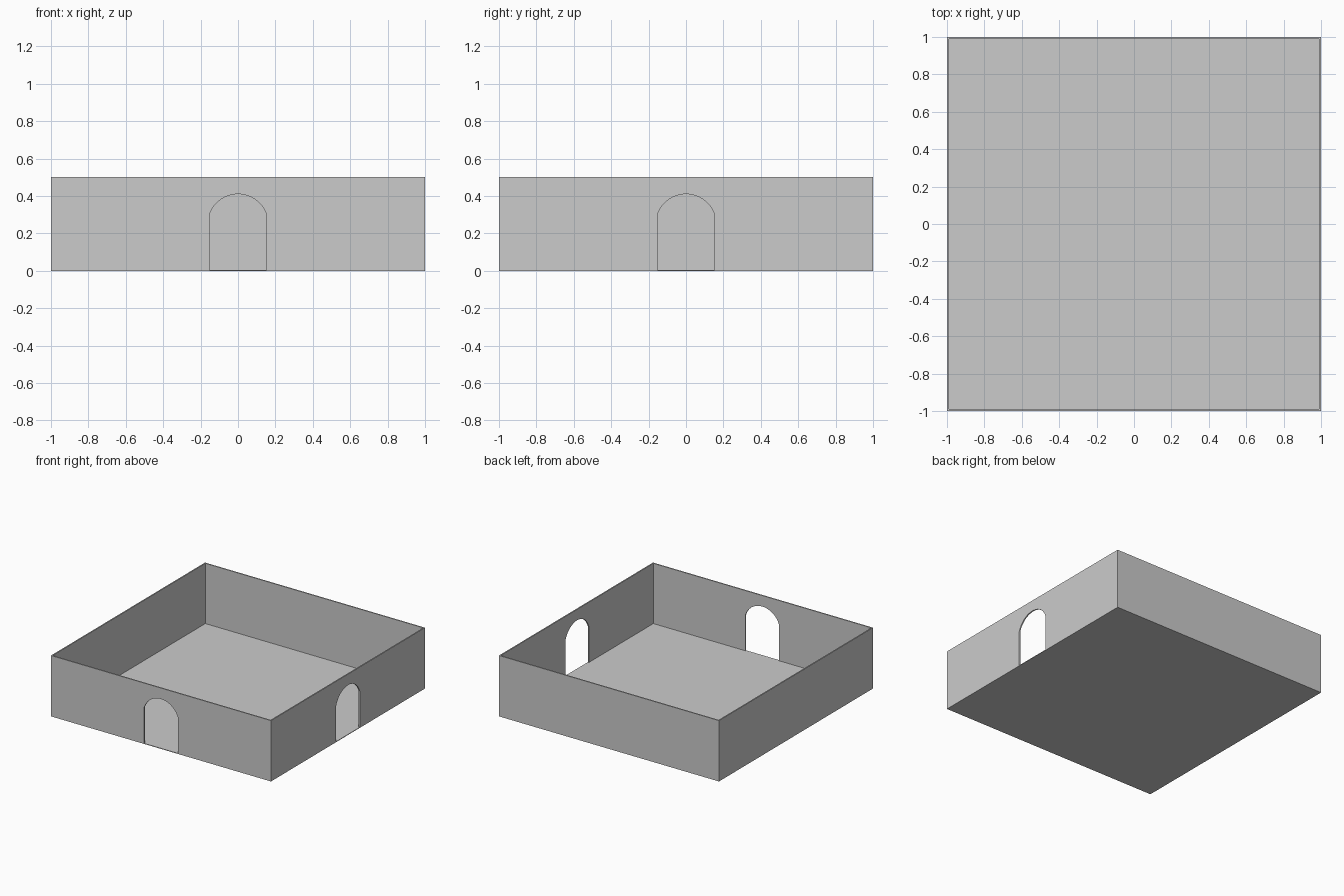
import bpy, bmesh
from math import asin, sin, cos
from mathutils import Matrix, Vector

if "Cube" in bpy.data.objects:
    bpy.data.objects.remove(bpy.data.objects["Cube"])

THICK, FLOOR, HEIGHT = 0.01, 0.005, 0.5
DOOR_HALF, SPRING, RISE = 0.153, 0.30, 0.11


def door_outline(steps=20):
    """Doorway edge from left foot, over the segmental arch, to right foot."""
    r = (DOOR_HALF ** 2 + RISE ** 2) / (2 * RISE)
    cz = SPRING + RISE - r
    a = asin(DOOR_HALF / r)
    arc = []
    for i in range(steps + 1):
        t = -a + 2 * a * i / steps
        arc.append((r * sin(t), cz + r * cos(t)))
    return [(-DOOR_HALF, FLOOR)] + arc + [(DOOR_HALF, FLOOR)]


def wall(name, half, offset, angle, door=False):
    """Extrude a wall profile inward from its outer face, then turn it into place."""
    pts = [(-half, FLOOR)] + (door_outline() if door else [])
    pts += [(half, FLOOR), (half, HEIGHT), (-half, HEIGHT)]
    bm = bmesh.new()
    face = bm.faces.new([bm.verts.new((x, -offset, z)) for x, z in pts])
    ext = bmesh.ops.extrude_face_region(bm, geom=[face], use_keep_orig=True)
    moved = [g for g in ext["geom"] if isinstance(g, bmesh.types.BMVert)]
    bmesh.ops.translate(bm, verts=moved, vec=Vector((0, THICK, 0)))
    bmesh.ops.recalc_face_normals(bm, faces=bm.faces)
    bm.transform(Matrix.Rotation(angle, 4, 'Z'))
    me = bpy.data.meshes.new(name)
    bm.to_mesh(me)
    bm.free()
    bpy.context.collection.objects.link(bpy.data.objects.new(name, me))


# Floor slab
bpy.ops.mesh.primitive_cube_add(size=1, location=(0, 0, FLOOR / 2))
floor = bpy.context.object
floor.name = "floor"
floor.scale = (2, 2, FLOOR)

# Walls: doorways in the front and right, plain back and left
QUARTER = 1.5707963267948966
wall("front_wall", 1, 1, 0, door=True)
wall("right_wall", 1 - THICK, 1, QUARTER, door=True)
wall("back_wall", 1, 1, 2 * QUARTER)
wall("left_wall", 1 - THICK, 1, 3 * QUARTER)
